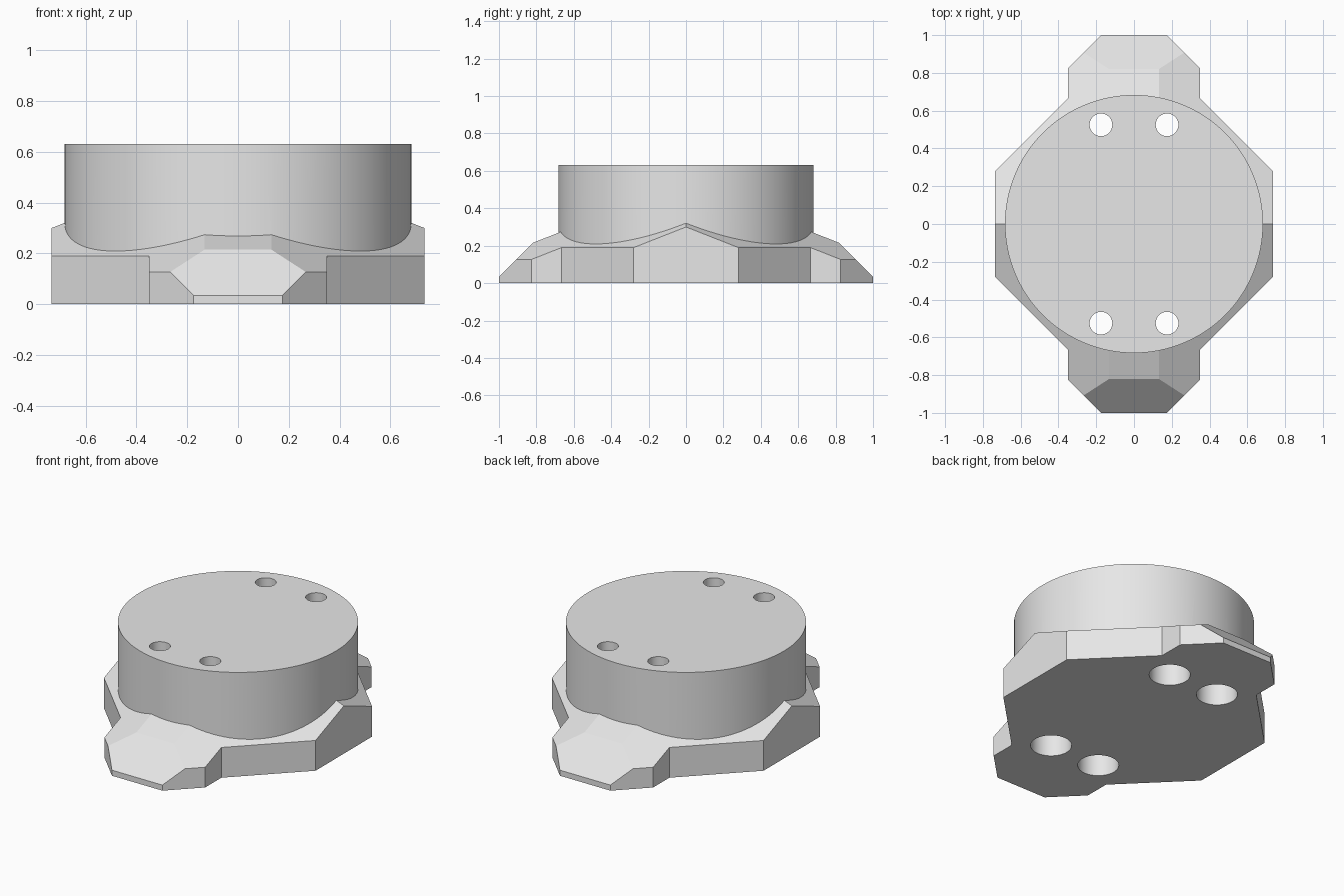
import bpy
import bmesh
from mathutils import Vector

cube = bpy.data.objects.get("Cube")
if cube:
    bpy.data.objects.remove(cube, do_unlink=True)

grey = bpy.data.materials.new("plain grey")
grey.use_nodes = True
grey.diffuse_color = (0.8, 0.8, 0.8, 1)
grey.node_tree.nodes["Principled BSDF"].inputs["Base Color"].default_value = (0.8, 0.8, 0.8, 1)

SLOPE = 0.393        # fall of the roof facets
SIGNS = (1, -1)


def add_object(name, bm):
    bmesh.ops.recalc_face_normals(bm, faces=bm.faces)
    mesh = bpy.data.meshes.new(name)
    bm.to_mesh(mesh)
    bm.free()
    mesh.materials.append(grey)
    obj = bpy.data.objects.new(name, mesh)
    bpy.context.collection.objects.link(obj)
    return obj


def cylinder(name, radius, z0, z1, x=0, y=0, sides=48):
    bm = bmesh.new()
    bmesh.ops.create_cone(bm, cap_ends=True, segments=sides,
                          radius1=radius, radius2=radius, depth=z1 - z0)
    bmesh.ops.translate(bm, verts=bm.verts, vec=(x, y, (z0 + z1) / 2))
    return add_object(name, bm)


def combine(target, other, operation):
    mod = target.modifiers.new(operation.lower(), "BOOLEAN")
    mod.operation = operation
    mod.solver = "EXACT"
    mod.object = other
    bpy.context.view_layer.objects.active = target
    bpy.ops.object.modifier_apply(modifier=mod.name)
    bpy.data.objects.remove(other, do_unlink=True)


def slice_off(bm, point, normal):
    geom = bm.verts[:] + bm.edges[:] + bm.faces[:]
    cut = bmesh.ops.bisect_plane(bm, geom=geom, dist=1e-5, plane_co=point,
                                 plane_no=Vector(normal).normalized(), clear_outer=True)
    edges = [e for e in cut["geom_cut"] if isinstance(e, bmesh.types.BMEdge) and e.is_boundary]
    bmesh.ops.holes_fill(bm, edges=edges, sides=0)


# Base plate: mirrored outline, extruded
quarter = [(0.735, 0.28), (0.35, 0.665), (0.35, 0.825), (0.175, 1.0)]
half = quarter + [(-x, y) for x, y in reversed(quarter)]
outline = half + [(-x, -y) for x, y in half]
bm = bmesh.new()
floor = bm.faces.new([bm.verts.new((x, y, 0)) for x, y in outline])
top = bmesh.ops.extrude_face_region(bm, geom=[floor], use_keep_orig=True)["geom"]
bmesh.ops.translate(bm, vec=(0, 0, 0.45),
                    verts=[v for v in top if isinstance(v, bmesh.types.BMVert)])
bmesh.ops.recalc_face_normals(bm, faces=bm.faces)

# Roof: diagonal facets, arm ridges and steep arm tips
for sx in SIGNS:
    for sy in SIGNS:
        slice_off(bm, (sx * 0.735, sy * 0.28, 0.19), (sx * SLOPE, sy * SLOPE, 1))
for sy in SIGNS:
    slice_off(bm, (0, sy * 0.82, 0.215), (0, sy * SLOPE, 1))
    slice_off(bm, (0, sy, 0.035), (0, sy, 1))
body = add_object("mounting_body", bm)

# Round boss
combine(body, cylinder("boss", 0.683, 0.1, 0.632, sides=128), "UNION")

# Screw holes with wide bores from below
for x in (-0.175, 0.175):
    for y in (-0.525, 0.525):
        combine(body, cylinder("head_bore", 0.117, -0.1, 0.32, x, y), "DIFFERENCE")
        combine(body, cylinder("screw_hole", 0.06, 0.2, 0.8, x, y), "DIFFERENCE")

bpy.ops.object.select_all(action="DESELECT")
body.select_set(True)
bpy.context.view_layer.objects.active = body
bpy.ops.object.shade_smooth_by_angle(angle=0.2)
